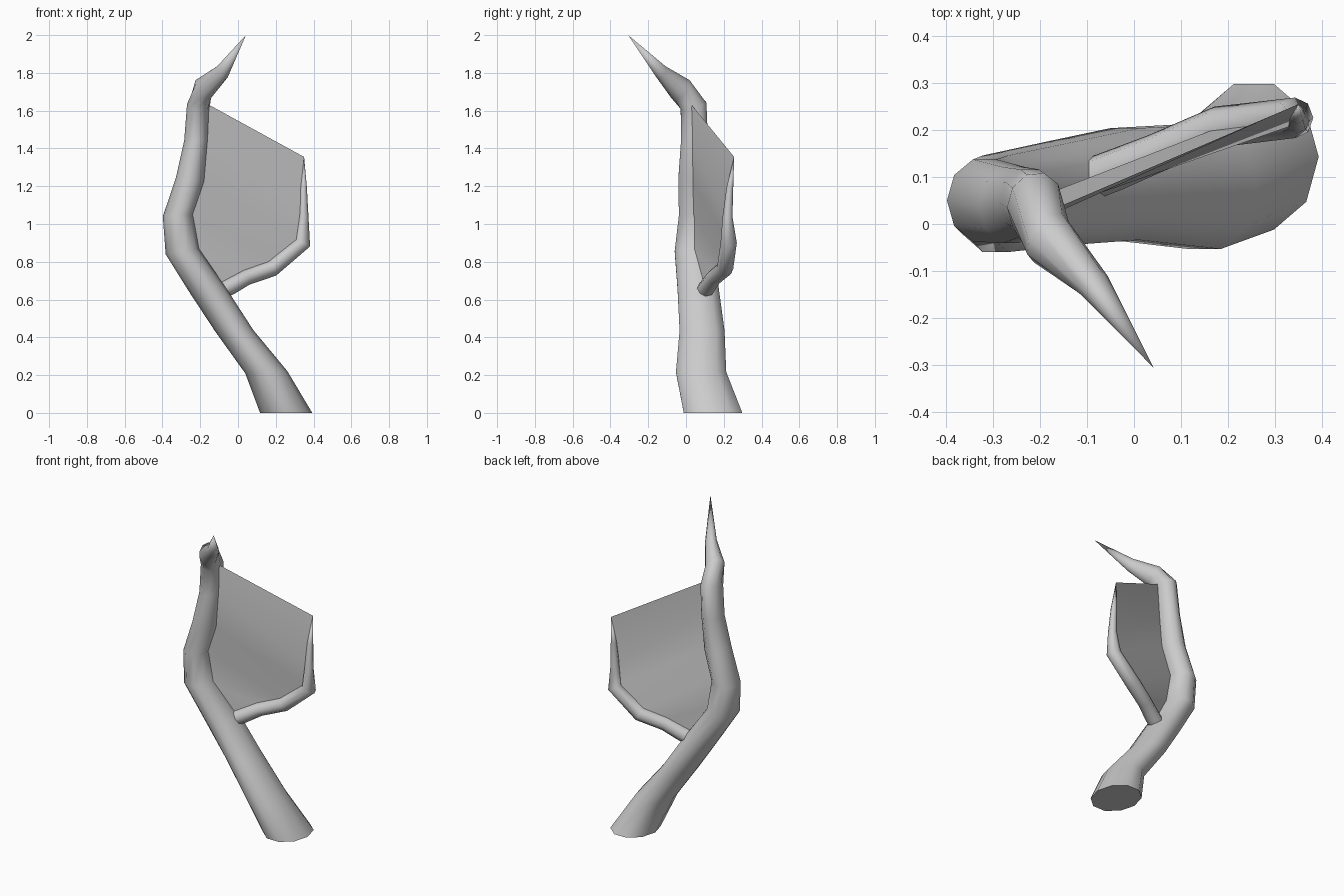
import bpy, bmesh, math
from mathutils import Vector

if "Cube" in bpy.data.objects:
    bpy.data.objects.remove(bpy.data.objects["Cube"])


def finish(bm, name, angle=60):
    bmesh.ops.recalc_face_normals(bm, faces=bm.faces)
    mesh = bpy.data.meshes.new(name)
    bm.to_mesh(mesh)
    bm.free()
    obj = bpy.data.objects.new(name, mesh)
    bpy.context.collection.objects.link(obj)
    bpy.ops.object.select_all(action='DESELECT')
    obj.select_set(True)
    bpy.context.view_layer.objects.active = obj
    bpy.ops.object.shade_smooth_by_angle(angle=math.radians(angle))
    return obj


def tube(name, rings, tip, sides):
    """Loft elliptical rings (centre, first axis, second axis) and close to a point."""
    bm = bmesh.new()
    loops = []
    for c, u, v in rings:
        loops.append([bm.verts.new(Vector(c)
                      + Vector(u) * math.cos(2 * math.pi * i / sides)
                      + Vector(v) * math.sin(2 * math.pi * i / sides))
                      for i in range(sides)])
    for a, b in zip(loops, loops[1:]):
        for i in range(sides):
            j = (i + 1) % sides
            bm.faces.new((a[i], a[j], b[j], b[i]))
    end = bm.verts.new(tip)
    for i in range(sides):
        bm.faces.new((loops[-1][i], loops[-1][(i + 1) % sides], end))
    bm.faces.new(loops[0][::-1])
    return finish(bm, name)


# Trunk: nearly horizontal oval sections, bending forward at the top into a spike
trunk = [
    ((0.255, 0.143, 0.0), (0.138, 0, 0), (0, 0.163, 0)),
    ((0.15, 0.08, 0.215), (0.112, 0, 0.005), (0, 0.14, 0)),
    ((-0.02, 0.085, 0.435), (0.10, 0, 0.005), (0, 0.125, 0)),
    ((-0.16, 0.065, 0.65), (0.098, 0, 0.01), (0, 0.115, 0)),
    ((-0.295, 0.043, 0.855), (0.088, 0, 0.015), (0, 0.108, 0)),
    ((-0.318, 0.05, 1.045), (0.08, 0, 0.005), (0, 0.092, 0)),
    ((-0.254, 0.04, 1.235), (0.075, 0, -0.01), (0, 0.085, 0)),
    ((-0.222, 0.045, 1.44), (0.063, 0, 0), (0, 0.075, 0)),
    ((-0.21, 0.04, 1.625), (0.06, 0.005, -0.01), (0, 0.07, 0.02)),
    ((-0.183, -0.03, 1.715), (0.044, 0.035, -0.018), (-0.01, 0.04, 0.055)),
    ((-0.083, -0.132, 1.805), (0.028, 0.02, -0.01), (-0.01, 0.018, 0.035)),
]
tube("trunk", trunk, (0.042, -0.306, 2.0), 10)

# Branch: round sections square to the path, tapering to a point
path = [(-0.12, 0.085, 0.63, 0.045), (-0.04, 0.115, 0.67, 0.045),
        (0.045, 0.15, 0.718, 0.042), (0.18, 0.207, 0.765, 0.044),
        (0.343, 0.226, 0.90, 0.043), (0.347, 0.22, 1.04, 0.026),
        (0.347, 0.232, 1.19, 0.018)]
tip = Vector((0.35, 0.255, 1.355))
points = [Vector(p[:3]) for p in path] + [tip]
branch = []
for i, p in enumerate(path):
    before = points[i] - points[max(i - 1, 0)]
    after = points[i + 1] - points[i]
    t = (before.normalized() + after.normalized()).normalized()
    v = (Vector((0, 1, 0)) - t * t.y).normalized()
    branch.append((p[:3], v.cross(t) * p[3], v * p[3]))
tube("branch", branch, tip, 8)

# Web: thin sheet stretched between trunk and branch
trunk_edge = [(-0.23, 0.035, 0.87), (-0.26, 0.035, 1.05), (-0.20, 0.03, 1.23),
              (-0.175, 0.03, 1.44), (-0.152, 0.03, 1.63)]
branch_edge = [(0.04, 0.15, 0.74), (0.18, 0.205, 0.79), (0.325, 0.22, 0.92),
               (0.338, 0.21, 1.06), (0.35, 0.255, 1.355)]
bm = bmesh.new()
root = bm.verts.new((-0.09, 0.095, 0.69))
left = [bm.verts.new(p) for p in trunk_edge]
right = [bm.verts.new(p) for p in branch_edge]
bm.faces.new((root, right[0], left[0]))
for i in range(4):
    bm.faces.new((left[i], right[i], right[i + 1], left[i + 1]))
finish(bm, "web")
